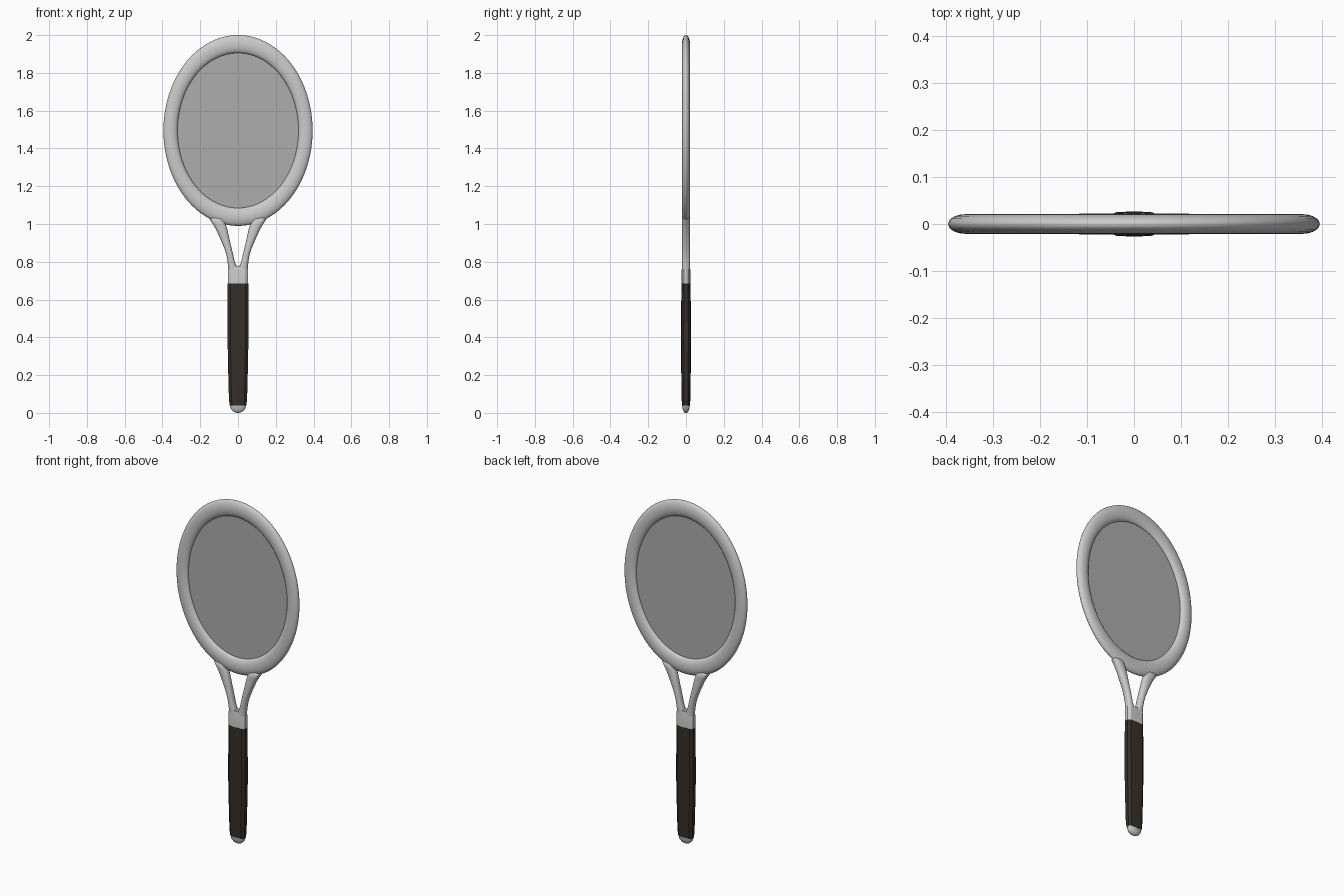
import bpy, bmesh, math

if "Cube" in bpy.data.objects:
    bpy.data.objects.remove(bpy.data.objects["Cube"])

TAU = 2 * math.pi


def material(name, color):
    m = bpy.data.materials.new(name)
    m.diffuse_color = color
    m.use_nodes = True
    m.node_tree.nodes["Principled BSDF"].inputs["Base Color"].default_value = m.diffuse_color
    return m


def finish(name, bm, angle=40, mat=None):
    bmesh.ops.recalc_face_normals(bm, faces=bm.faces)
    mesh = bpy.data.meshes.new(name)
    bm.to_mesh(mesh)
    bm.free()
    ob = bpy.data.objects.new(name, mesh)
    bpy.context.collection.objects.link(ob)
    if mat:
        mesh.materials.append(mat)
    bpy.ops.object.select_all(action='DESELECT')
    ob.select_set(True)
    bpy.context.view_layer.objects.active = ob
    bpy.ops.object.shade_smooth_by_angle(angle=math.radians(angle))
    return ob


def loft(name, rows, section, angle=40, mat=None):
    """rows: (z, centre x, half width, half depth); section: unit outline"""
    bm = bmesh.new()
    rings = [[bm.verts.new((cx + u * w, v * d, z)) for u, v in section]
             for z, cx, w, d in rows]
    n = len(section)
    for a, b in zip(rings, rings[1:]):
        for i in range(n):
            j = (i + 1) % n
            bm.faces.new((a[i], a[j], b[j], b[i]))
    bm.faces.new(rings[0])
    bm.faces.new(rings[-1])
    return finish(name, bm, angle, mat)


# Unit cross-sections
octagon = [(1, .45), (.72, .92), (0, 1), (-.72, .92), (-1, .45),
           (-1, -.45), (-.72, -.92), (0, -1), (.72, -.92), (1, -.45)]
oval = []
for k in range(20):
    c, s = math.cos(TAU * k / 20), math.sin(TAU * k / 20)
    oval.append((math.copysign(abs(c) ** .85, c), math.copysign(abs(s) ** .85, s)))

dark = material("grip_dark", (0.035, 0.028, 0.022, 1))
string_grey = material("string_grey", (0.42, 0.42, 0.42, 1))

# Head frame: elliptical ring with an oval cross-section
CZ, OX, OZ, IX, IZ, HY = 1.495, .395, .505, .32, .41, .021
bm = bmesh.new()
N, M = 96, 20
ring = []
for i in range(N):
    a = TAU * i / N
    loop = []
    for k in range(M):
        t = TAU * k / M
        f = (1 + math.cos(t)) / 2
        loop.append(bm.verts.new(((IX + (OX - IX) * f) * math.cos(a), HY * math.sin(t),
                                  CZ + (IZ + (OZ - IZ) * f) * math.sin(a))))
    ring.append(loop)
for i in range(N):
    p, q = ring[i], ring[(i + 1) % N]
    for k in range(M):
        l = (k + 1) % M
        bm.faces.new((p[k], p[l], q[l], q[k]))
finish("head_frame", bm, 60)

# String bed: thin sheet across the ring
bm = bmesh.new()
bm.faces.new([bm.verts.new(((IX + .006) * math.cos(TAU * i / N), 0,
                            CZ + (IZ + .006) * math.sin(TAU * i / N))) for i in range(N)])
finish("string_bed", bm, 40, string_grey)

# Throat arms: (z, outer x, inner x, half depth)
arm = [(.73, .050, .004, .019), (.775, .053, .006, .022), (.80, .055, .017, .022),
       (.83, .060, .024, .022), (.865, .070, .032, .022), (.92, .093, .045, .022),
       (.97, .116, .056, .022), (1.00, .133, .066, .022), (1.025, .150, .078, .022),
       (1.033, .142, .090, .015)]
for side, label in ((-1, "left"), (1, "right")):
    loft("throat_arm_" + label,
         [(z, side * (o + i) / 2, (o - i) / 2, d) for z, o, i, d in arm], oval, 60)

# Shaft between throat and grip
loft("shaft", [(.67, 0, .053, .023), (.76, 0, .053, .0225), (.777, 0, .050, .019)], octagon, 30)

# Grip
loft("grip", [(.04, 0, .044, .021), (.07, 0, .048, .023), (.2, 0, .0515, .025),
              (.37, 0, .055, .027), (.44, 0, .055, .027), (.685, 0, .0545, .024)],
     octagon, 30, dark)

# Butt cap: rounded end
loft("butt_cap", [(0, 0, .004, .003), (.003, 0, .016, .009), (.010, 0, .028, .014),
                  (.022, 0, .038, .018), (.042, 0, .0435, .0205)], octagon, 60)
